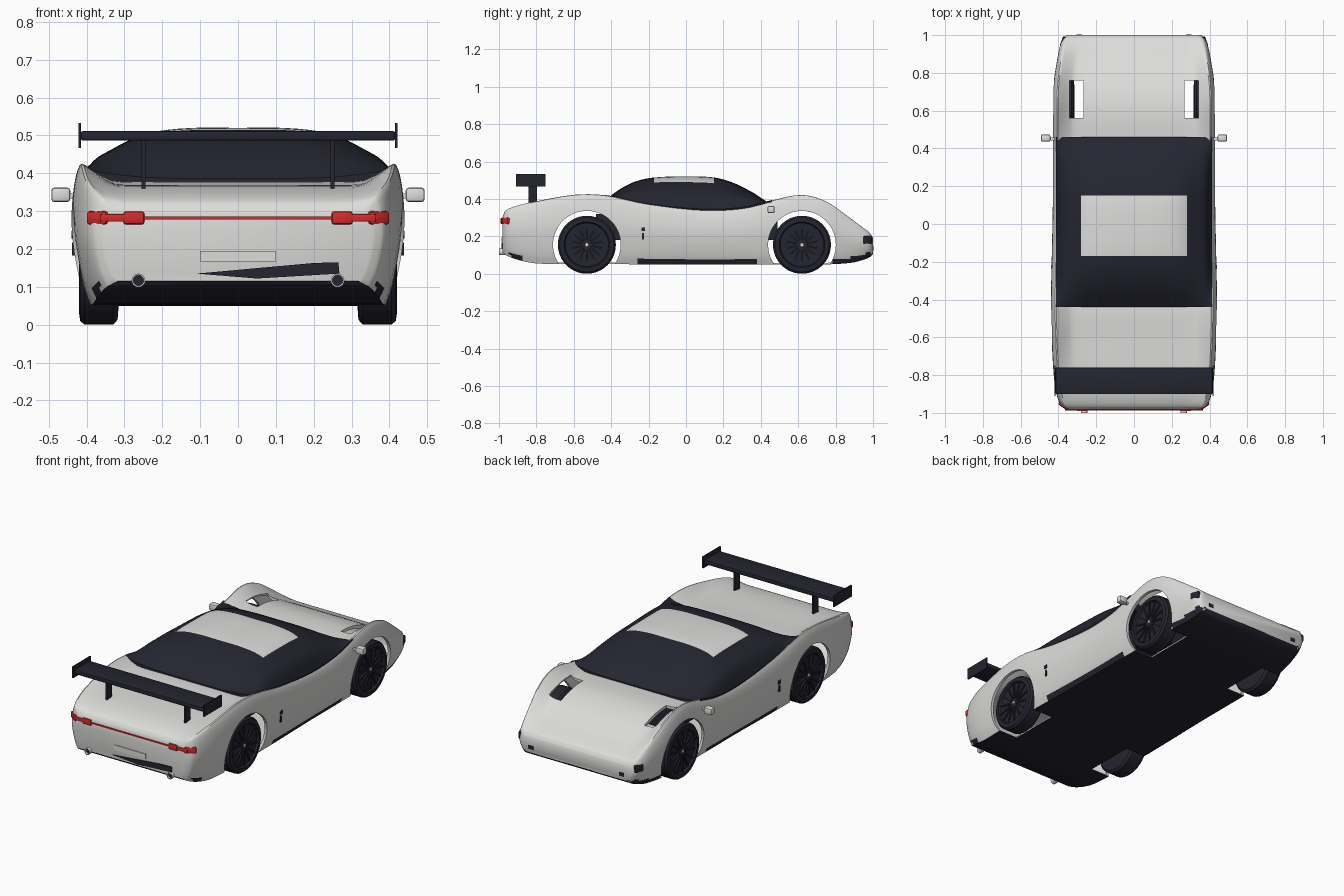
import bpy, bmesh, math
from mathutils import Matrix, Vector

if "Cube" in bpy.data.objects:
    bpy.data.objects.remove(bpy.data.objects["Cube"])


def material(name, rgb):
    m = bpy.data.materials.new(name)
    m.use_nodes = True
    m.diffuse_color = (*rgb, 1)
    m.node_tree.nodes["Principled BSDF"].inputs["Base Color"].default_value = (*rgb, 1)
    return m


PAINT = material("light grey paint", (0.72, 0.72, 0.71))
DARK = material("dark trim", (0.018, 0.018, 0.03))
RED = material("red lamp", (0.65, 0.025, 0.025))


def finish(bm, name, *mats):
    bmesh.ops.recalc_face_normals(bm, faces=bm.faces)
    me = bpy.data.meshes.new(name)
    bm.to_mesh(me)
    bm.free()
    ob = bpy.data.objects.new(name, me)
    bpy.context.collection.objects.link(ob)
    for m in mats:
        me.materials.append(m)
    return ob


def box(name, centre, size, mat=None, bevel=0.0, turn=0.0):
    bm = bmesh.new()
    bmesh.ops.create_cube(bm, size=1, matrix=Matrix.Diagonal((*size, 1)))
    if bevel:
        bmesh.ops.bevel(bm, geom=bm.edges[:], offset=bevel, segments=2, affect='EDGES', profile=0.5)
    bm.transform(Matrix.Translation(centre) @ Matrix.Rotation(turn, 4, 'Z'))
    return finish(bm, name, *([mat] if mat else []))


def skin(bm, rings, caps=True):
    loops = [[bm.verts.new(p) for p in ring] for ring in rings]
    n = len(loops[0])
    for a, b in zip(loops, loops[1:]):
        for i in range(n):
            j = (i + 1) % n
            bm.faces.new((a[i], a[j], b[j], b[i]))
    if caps:
        bm.faces.new(loops[0])
        bm.faces.new(loops[-1][::-1])


def revolve(name, profile, origin, axis, mat, caps=True, n=40):
    """Turn (offset, radius) pairs round the x or y axis."""
    bm = bmesh.new()
    rings = []
    for d, r in profile:
        ring = []
        for i in range(n):
            a = math.tau * i / n
            c, s = r * math.cos(a), r * math.sin(a)
            ring.append(Vector((d, c, s) if axis == 'X' else (c, d, s)) + Vector(origin))
        rings.append(ring)
    skin(bm, rings, caps)
    return finish(bm, name, mat)


def sample(table, y):
    """Smooth interpolation of table rows keyed by their first value."""
    i = max(k for k in range(len(table) - 1) if table[k][0] <= y + 1e-9)
    p, q = table[i], table[i + 1]
    o, r = table[max(i - 1, 0)], table[min(i + 2, len(table) - 1)]
    h = q[0] - p[0]
    t = (y - p[0]) / h
    out = []
    for k in range(1, len(p)):
        m0 = (q[k] - o[k]) / (q[0] - o[0]) * h
        m1 = (r[k] - p[k]) / (r[0] - p[0]) * h
        out.append((2*t**3 - 3*t*t + 1) * p[k] + (t**3 - 2*t*t + t) * m0
                   + (3*t*t - 2*t**3) * q[k] + (t**3 - t*t) * m1)
    return out


def curve(points, steps=3):
    """Smooth curve through 2D points."""
    keyed = [(i, *p) for i, p in enumerate(points)]
    count = (len(points) - 1) * steps
    return [tuple(sample(keyed, i / steps)) for i in range(count)] + [points[-1]]


def mirrored(half, y):
    """Closed ring from a half section running from x=0 round to x=0."""
    return [(x, y, z) for x, z in half] + [(-x, y, z) for x, z in half[-2:0:-1]]


# Body stations: y, half width, floor, fender crest, centre deck
BODY = [(-0.982, .355, .115, .30, .30), (-0.965, .385, .10, .335, .325), (-0.9, .41, .075, .362, .35),
        (-0.8, .425, .055, .385, .365), (-0.6, .436, .052, .42, .372), (-0.44, .44, .052, .418, .378),
        (-0.2, .436, .05, .37, .35), (0.1, .43, .05, .342, .33), (0.3, .43, .05, .352, .34),
        (0.46, .43, .05, .39, .355), (0.62, .43, .05, .42, .357), (0.75, .425, .05, .385, .325),
        (0.88, .405, .058, .295, .262), (0.95, .39, .075, .242, .232), (0.985, .375, .09, .215, .213),
        (1.0, .355, .105, .19, .19)]


def body_section(w, zb, zr, zc):
    d, f = zr - zb, zc - zr
    side = [(.9*w, zb), (.945*w, zb + .15*d), (.985*w, zb + .4*d), (w, zb + .62*d), (.985*w, zb + .85*d),
            (.95*w, zr), (.895*w, zr + .22*f), (.8*w, zr + .75*f), (.7*w, zc), (.35*w, zc), (0, zc)]
    return [(0, zb)] + curve(side)


def body_loft(name, inset, scale, *mats):
    ys = []
    for a, b in zip(BODY, BODY[1:]):
        ys += [a[0] + (b[0] - a[0]) * k / 4 for k in range(4)]
    ys.append(BODY[-1][0])
    bm = bmesh.new()
    rings = []
    for y in ys:
        w, zb, zr, zc = sample(BODY, y)
        rings.append(mirrored(body_section(w - inset, zb + inset / 2, zr - inset, zc - inset), y * scale))
    skin(bm, rings)
    return finish(bm, name, *mats)


# Hollow body shell with wheel arches and hood vents cut out
body = body_loft("body_shell", 0, 1, PAINT, DARK)
cutters = [body_loft("hollow_cutter", .016, .98)]
WHEELS = [(s, y) for s in (1, -1) for y in (-0.53, 0.62)]
WHEEL_Z, ARCH_R = 0.155, 0.181
for s, y in WHEELS:
    cutters.append(revolve("arch_cutter", [(s * .268, ARCH_R), (s * .6, ARCH_R)], (0, y, WHEEL_Z), 'X', PAINT, n=64))
for s in (1, -1):
    cutters.append(box("vent_cutter", (s * .304, .66, .4), (.075, .2, .3)))
for c in cutters:
    mod = body.modifiers.new(c.name, 'BOOLEAN')
    mod.operation, mod.solver, mod.object = 'DIFFERENCE', 'EXACT', c
    c.hide_render = True
dg = bpy.context.evaluated_depsgraph_get()
shell = bpy.data.meshes.new_from_object(body.evaluated_get(dg))
body.modifiers.clear()
body.data = shell
for c in cutters:
    bpy.data.objects.remove(c)
shell.materials.clear()
for m in (PAINT, DARK):
    shell.materials.append(m)
for p in shell.polygons:  # dark underside
    p.material_index = int(p.normal.z < -.4 and p.center.z < .13)

box("cabin_tub", (0, .005, .25), (.52, .97, .14), DARK)

# Canopy: y, roof height
ROOF = [(-.44, .386), (-.36, .448), (-.27, .493), (-.17, .514), (0, .52), (.15, .514), (.25, .487),
        (.35, .438), (.42, .393), (.46, .362)]
bm = bmesh.new()
rings = []
for a, b in zip(ROOF, ROOF[1:]):
    for k in range(4):
        y = a[0] + (b[0] - a[0]) * k / 4
        rings.append(y)
rings.append(ROOF[-1][0])
sections = []
for y in rings:
    base, top = sample(BODY, y)[2] + .004, sample(ROOF, y)[0]
    h = top - base
    arc = [(.414, base), (.382, base + .43*h), (.335, base + .64*h), (.28, base + .82*h),
           (.22, base + .94*h), (.12, top), (0, top)]
    sections.append(mirrored([(0, .31), (.40, .31)] + curve(arc), y))
skin(bm, sections)
for f in bm.faces:  # painted roof panel
    c = f.calc_center_median()
    f.material_index = int(abs(c.x) < .28 and -.17 < c.y < .15 and c.z > .4)
finish(bm, "canopy", DARK, PAINT)

# Wheels
for s, y in WHEELS:
    o = (0, y, WHEEL_Z)
    tyre = [(.315, .10), (.318, .142), (.33, .155), (.405, .155), (.417, .145), (.42, .122), (.408, .116), (.402, .02)]
    revolve("wheel", [(s * d, r) for d, r in tyre], o, 'X', DARK)
    revolve("wheel_hub", [(s * .40, .03), (s * .412, .028)], o, 'X', DARK, n=20)
    revolve("hub_bolt", [(s * .41, .01), (s * .417, .009)], o, 'X', PAINT, n=12)
    bm = bmesh.new()
    for i in range(14):
        turn = Matrix.Rotation(math.tau * i / 14, 4, 'X')
        place = Matrix.Translation((s * .408, y, WHEEL_Z)) @ turn @ Matrix.Translation((0, 0, .07))
        bmesh.ops.create_cube(bm, size=1, matrix=place @ Matrix.Diagonal((.012, .009, .095, 1)))
    finish(bm, "wheel_spokes", DARK)

# Rear wing
box("wing_blade", (0, -.83, .499), (.83, .14, .024), DARK, .004)
for s in (1, -1):
    box("wing_end_plate", (s * .418, -.83, .5), (.007, .16, .066), DARK)
    box("wing_post", (s * .25, -.82, .425), (.011, .045, .13), DARK)

    # Mirrors
    box("mirror", (s * .468, .455, .343), (.05, .038, .038), PAINT, .008)
    box("mirror_arm", (s * .432, .45, .34), (.05, .014, .012), PAINT)

    # Tail lamps, exhausts and nose lamps
    box("tail_lamp_inner", (s * .275, -.98, .282), (.055, .022, .034), RED, .006)
    box("tail_lamp_bar", (s * .325, -.978, .282), (.08, .02, .02), RED, .004)
    box("tail_lamp_outer", (s * .366, -.958, .282), (.064, .035, .036), RED, .008, s * .6)
    revolve("exhaust", [(-.94, .018), (-1, .018), (-1, .014), (-.985, .014)], (s * .263, 0, .117), 'Y', PAINT, False, 24)
    revolve("exhaust_bore", [(-.96, .0145), (-.988, .0145)], (s * .263, 0, .117), 'Y', DARK, n=24)
    box("nose_lamp", (s * .37, .965, .18), (.03, .055, .045), DARK, .008, s * .35)
    box("nose_intake", (s * .29, .999, .135), (.03, .008, .02), DARK)

    # Side marks
    box("side_mark_upper", (s * .436, -.228, .238), (.008, .02, .02), DARK)
    box("side_mark_lower", (s * .434, -.23, .2), (.008, .012, .035), DARK)

box("tail_lamp_strip", (0, -.983, .282), (.52, .008, .008), RED)
box("tail_panel", (0, -.983, .181), (.2, .006, .028), PAINT)

# Dark wedge on the tail
bm = bmesh.new()
wedge = [(-.11, .135), (.2, .163), (.265, .165), (.268, .135), (.05, .122)]
skin(bm, [[(x, y, z) for x, z in wedge] for y in (-.98, -.987)])
finish(bm, "tail_wedge", DARK)

# Smooth shading with sharp edges kept
bpy.ops.object.select_all(action='DESELECT')
for ob in bpy.context.collection.objects:
    if ob.type == 'MESH':
        ob.select_set(True)
        bpy.context.view_layer.objects.active = ob
bpy.ops.object.shade_smooth_by_angle(angle=math.radians(38))
